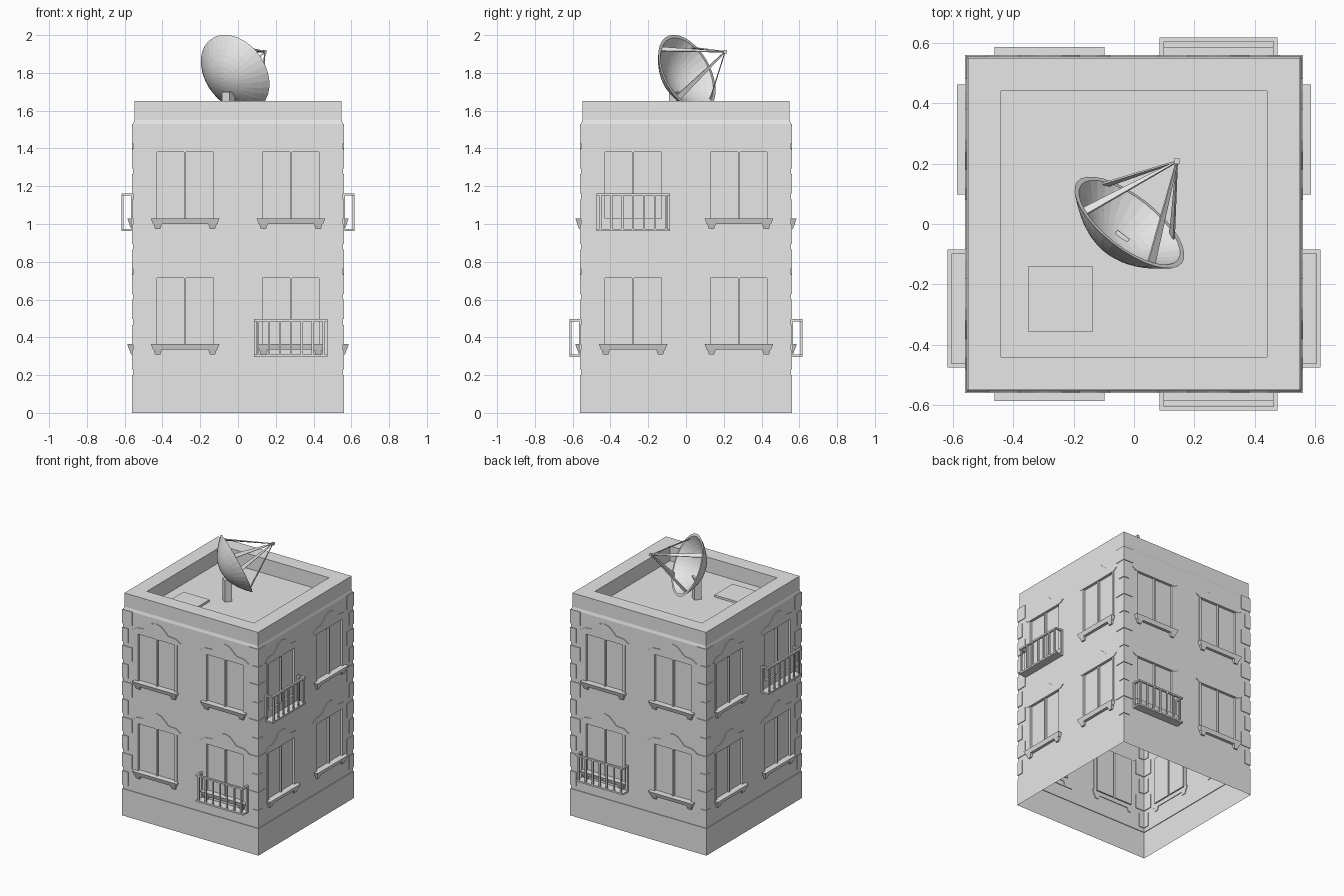
import bpy, bmesh, math
from mathutils import Matrix, Vector

cube = bpy.data.objects.get("Cube")
if cube:
    bpy.data.objects.remove(cube)

grey = bpy.data.materials.new("plain grey")
grey.use_nodes = True
grey.diffuse_color = (0.8, 0.8, 0.8, 1)
grey.node_tree.nodes["Principled BSDF"].inputs["Base Color"].default_value = (0.8, 0.8, 0.8, 1)

WALL, FACE = 0.555, 0.56          # wall plane, and plinth and quoin plane
COLUMN = 0.28                     # window centre offset
SILLS = (0.365, 1.03)             # sill height of each floor
HALF, TALL = 0.15, 0.35           # window opening


def finish(name, bm, fix=True):
    if fix:
        bmesh.ops.recalc_face_normals(bm, faces=bm.faces)
    mesh = bpy.data.meshes.new(name)
    bm.to_mesh(mesh)
    bm.free()
    mesh.materials.append(grey)
    obj = bpy.data.objects.new(name, mesh)
    bpy.context.scene.collection.objects.link(obj)
    return obj


def side(k):
    return Matrix.Rotation(k * math.pi / 2, 4, 'Z')


def loft(bm, low, high):
    """Closed solid between two outlines with the same point count."""
    a = [bm.verts.new(p) for p in low]
    b = [bm.verts.new(p) for p in high]
    n = len(a)
    bm.faces.new(a[::-1])
    bm.faces.new(b)
    for i in range(n):
        j = (i + 1) % n
        bm.faces.new((a[i], a[j], b[j], b[i]))


def block(bm, m, u, d, z, narrow=0, shallow=0):
    """Box on a wall: u along it, d outward, z up; the bottom may taper."""
    def rect(du, dd, h):
        return [m @ Vector((x, -y, h)) for x, y in
                ((u[0] + du, d[1] - dd), (u[1] - du, d[1] - dd),
                 (u[1] - du, d[0]), (u[0] + du, d[0]))]
    loft(bm, rect(narrow, shallow, z[0]), rect(0, 0, z[1]))


def plate(bm, m, outline, d0, d1):
    loft(bm, [m @ Vector((u, -d0, z)) for u, z in outline],
         [m @ Vector((u, -d1, z)) for u, z in outline])


# Building shell, open underneath: plinth, parapet and roof
bm = bmesh.new()


def square(r, z):
    return [bm.verts.new((r * x, r * y, z)) for x, y in ((-1, -1), (1, -1), (1, 1), (-1, 1))]


def skin(profile):
    rings = [square(r, z) for r, z in profile]
    for a, b in zip(rings, rings[1:]):
        for i in range(4):
            j = (i + 1) % 4
            bm.faces.new((a[i], a[j], b[j], b[i]))
    return rings[-1]


skin([(FACE, 0), (FACE, 0.2), (WALL, 0.2)])
roof = skin([(WALL, 1.53), (0.549, 1.55), (0.549, 1.65), (0.44, 1.65), (0.44, 1.54)])
bm.faces.new(roof)

# Walls with a pair of recessed panes in every window
us = [-WALL]
for c in (-COLUMN, COLUMN):
    us += [c - HALF, c - 0.006, c + 0.006, c + HALF]
us.append(WALL)
zs = [0.2]
for s in SILLS:
    zs += [s, s + TALL]
zs.append(1.53)
panes = []
for k in range(4):
    grid = [[bm.verts.new(side(k) @ Vector((u, -WALL, z))) for u in us] for z in zs]
    for r in range(len(zs) - 1):
        for c in range(len(us) - 1):
            f = bm.faces.new((grid[r][c], grid[r][c + 1], grid[r + 1][c + 1], grid[r + 1][c]))
            if r in (1, 3) and c in (1, 3, 5, 7):
                panes.append(f)
bm.normal_update()
for f in bmesh.ops.extrude_discrete_faces(bm, faces=panes)["faces"]:
    f.normal_update()
    bmesh.ops.translate(bm, verts=f.verts, vec=-0.015 * f.normal)
finish("building_shell", bm, fix=False)

# Quoins up every corner
bm = bmesh.new()
STEP = (1.53 - 0.2) / 10
for k in range(4):
    for i in range(10):
        z = 0.2 + i * STEP
        reach = 0.08 if i % 2 else 0.05
        for u in ((-FACE, reach - FACE), (FACE - reach, FACE)):
            block(bm, side(k), u, (0.55, FACE), (z + 0.03, z + STEP))
finish("corner_quoins", bm)

# Balcony place on each side: column and floor
BALCONY = [(1, 0), (-1, 1), (-1, 0), (1, 1)]

# Window hoods, jambs and sills
hoods, sills = bmesh.new(), bmesh.new()
for k in range(4):
    m = side(k)
    for col in (-1, 1):
        c = col * COLUMN
        for floor, s in enumerate(SILLS):
            t = s + TALL
            crest = [(-0.2, 0.02), (-0.16, 0.045), (-0.1, 0.05), (-0.04, 0.105), (0, 0.115)]
            crest += [(-u, z) for u, z in crest[-2::-1]]
            outline = [(c + u, t + z) for u, z in crest]
            outline += [(c + 0.17, t), (c - 0.17, t)]
            plate(hoods, m, outline, 0.55, FACE)
            for sx in (-1, 1):
                block(hoods, m, sorted((c + sx * HALF, c + sx * 0.17)), (0.55, 0.557), (s, t))
            if k % 2 and BALCONY[k] == (col, floor):
                continue
            block(sills, m, (c - 0.182, c + 0.182), (0.55, 0.586), (s - 0.03, s), 0.012, 0.01)
            for sx in (-1, 1):
                b = c + sx * 0.145
                block(sills, m, (b - 0.022, b + 0.022), (0.55, 0.576), (s - 0.056, s - 0.03), 0.008, 0.01)
finish("window_hoods", hoods)
finish("window_sills", sills)

# Balconies
for k, (col, floor) in enumerate(BALCONY):
    bm, m, c = bmesh.new(), side(k), col * COLUMN
    z0 = SILLS[floor] - 0.068
    z1 = z0 + 0.2
    w, out, t = 0.195, 0.618, 0.014
    block(bm, m, (c - w, c + w), (0.55, out), (z0, z0 + 0.012))
    block(bm, m, (c - w, c + w), (out - t, out), (z1 - 0.012, z1))
    for sx in (-1, 1):
        end = sorted((c + sx * w, c + sx * (w - t)))
        block(bm, m, end, (0.55, out), (z1 - 0.012, z1))
        block(bm, m, end, (0.555, 0.567), (z0, z1))
    for i in range(7):
        x = c + (i - 3) * 0.058
        block(bm, m, (x - 0.006, x + 0.006), (out - 0.012, out - 0.002), (z0, z1))
    finish("balcony_" + ("front", "left", "back", "right")[k], bm)

# Roof hatch
bm = bmesh.new()
block(bm, Matrix(), (-0.35, -0.135), (0.14, 0.355), (1.53, 1.555))
finish("roof_hatch", bm)

# Dish: revolved bowl with a lip, aimed up and back
centre = Vector((-0.015, 0.005, 1.80))
feed = Vector((0.142, 0.207, 1.912))
aim = (feed - centre).normalized()
up = (Vector((0, 0, 1)) - aim * aim.z).normalized()
across = up.cross(aim)
R, DEPTH, SEG, RINGS = 0.22, 0.12, 32, 8


def on_dish(r, angle, h):
    return centre + r * (math.cos(angle) * up + math.sin(angle) * across) + h * aim


outer = [(R * i / RINGS, DEPTH * ((i / RINGS) ** 2 - 1)) for i in range(1, RINGS + 1)]
inner = [(r * 0.92, h * 0.88) for r, h in outer][::-1]
bm = bmesh.new()
rings = [[bm.verts.new(on_dish(r, math.tau * i / SEG, h)) for i in range(SEG)]
         for r, h in outer + inner]
for a, b in zip(rings, rings[1:]):
    for i in range(SEG):
        j = (i + 1) % SEG
        bm.faces.new((a[i], a[j], b[j], b[i]))
for ring, h in ((rings[0], -DEPTH), (rings[-1], -DEPTH * 0.88)):
    tip = bm.verts.new(on_dish(0, 0, h))
    for i in range(SEG):
        bm.faces.new((ring[i], ring[(i + 1) % SEG], tip))
finish("dish_bowl", bm)

# Four tapered struts meeting at the feed
bm = bmesh.new()
for q in range(4):
    angle = math.pi / 4 + q * math.pi / 2
    foot = on_dish(0.2, angle, -0.01)
    radial = (on_dish(1, angle, 0) - centre).normalized()
    tangent = aim.cross(radial)

    def section(p, w, t):
        return [p + sx * w * tangent + sy * t * radial
                for sx, sy in ((-1, -1), (1, -1), (1, 1), (-1, 1))]
    loft(bm, section(foot, 0.016, 0.004), section(feed, 0.003, 0.003))
finish("feed_struts", bm)

bm = bmesh.new()
bmesh.ops.create_cube(bm, size=0.018, matrix=Matrix.Translation(feed))
finish("dish_feed", bm)

# Dish post
bm = bmesh.new()
turn = Matrix.Translation((-0.05, -0.055, 0)) @ Matrix.Rotation(math.atan2(aim.y, aim.x), 4, 'Z')
block(bm, turn, (-0.025, 0.025), (-0.025, 0.025), (1.53, 1.70))
finish("dish_post", bm)
